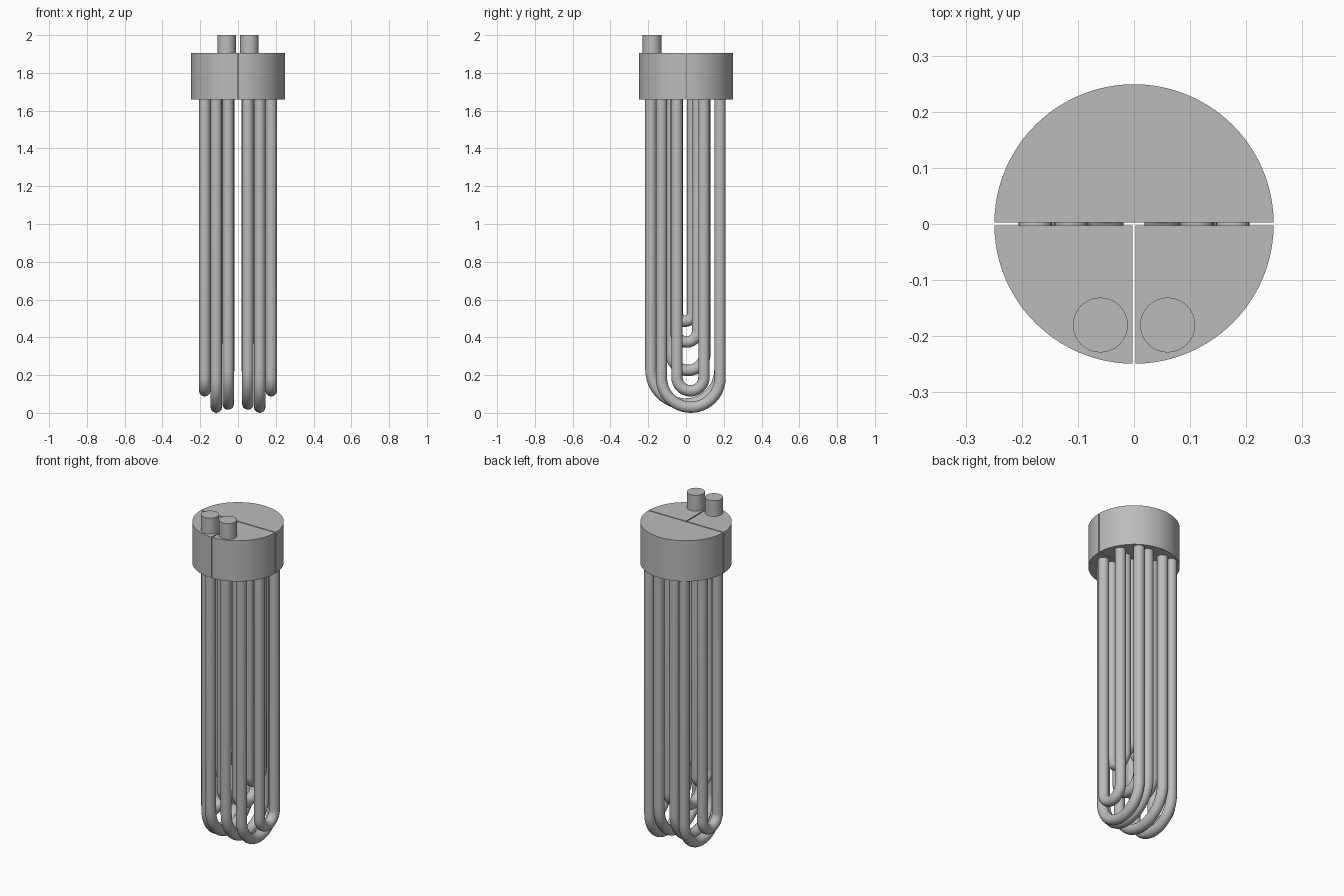
import bpy, bmesh, math
from mathutils import Vector

cube = bpy.data.objects.get("Cube")
if cube:
    bpy.data.objects.remove(cube, do_unlink=True)

grey = bpy.data.materials.new("steel grey")
grey.use_nodes = True
grey.diffuse_color = (0.5, 0.5, 0.5, 1)
grey.node_tree.nodes["Principled BSDF"].inputs["Base Color"].default_value = (0.5, 0.5, 0.5, 1)

CAP_BOTTOM, CAP_TOP, CAP_R, GAP = 1.66, 1.905, 0.249, 0.003
TUBE_R = 0.03


def finish(bm, name):
    bmesh.ops.recalc_face_normals(bm, faces=bm.faces)
    mesh = bpy.data.meshes.new(name)
    bm.to_mesh(mesh)
    bm.free()
    mesh.materials.append(grey)
    obj = bpy.data.objects.new(name, mesh)
    bpy.context.collection.objects.link(obj)
    bpy.ops.object.select_all(action='DESELECT')
    obj.select_set(True)
    bpy.context.view_layer.objects.active = obj
    bpy.ops.object.shade_smooth_by_angle(angle=math.radians(35))
    return obj


def prism(name, outline, z0, z1):
    """Extrude a flat outline upwards."""
    bm = bmesh.new()
    face = bm.faces.new([bm.verts.new((x, y, z0)) for x, y in outline])
    top = bmesh.ops.extrude_face_region(bm, geom=[face])["geom"]
    verts = [v for v in top if isinstance(v, bmesh.types.BMVert)]
    bmesh.ops.translate(bm, verts=verts, vec=(0, 0, z1 - z0))
    return finish(bm, name)


def arc(start, end, radius, steps):
    angles = [math.radians(start + (end - start) * i / steps) for i in range(steps + 1)]
    return [(radius * math.cos(a), radius * math.sin(a)) for a in angles]


def u_tube(name, x, y0, y1, bottom):
    """Sweep a ring down one leg, around the bend and up the other leg."""
    bend, mid = (y1 - y0) / 2, (y0 + y1) / 2
    zc = bottom + TUBE_R + bend
    path = [(mid + c, zc + s, a) for (c, s), a in
            zip(arc(180, 360, bend, 24), [math.pi * (1 + i / 24) for i in range(25)])]
    path = [(y0, CAP_BOTTOM + 0.01, math.pi)] + path + [(y1, CAP_BOTTOM + 0.01, math.tau)]
    bm = bmesh.new()
    rings = []
    for y, z, a in path:
        outward = Vector((0, math.cos(a), math.sin(a)))
        rings.append([bm.verts.new(Vector((x + u, y, z)) + outward * v)
                      for u, v in arc(0, 360, TUBE_R, 20)[:-1]])
    for r0, r1 in zip(rings, rings[1:]):
        for i in range(20):
            j = (i + 1) % 20
            bm.faces.new((r0[i], r0[j], r1[j], r1[i]))
    bm.faces.new(rings[0])
    bm.faces.new(rings[-1])
    return finish(bm, name)


# Split header: one half disc and two quarter discs with thin gaps
tilt = math.degrees(math.asin(GAP / CAP_R))
prism("header_half", arc(tilt, 180 - tilt, CAP_R, 64), CAP_BOTTOM, CAP_TOP)

# Tube rows: distance from centre, leg positions, lowest point
tubes = {
    "side_tube": (0.176, -0.048, 0.095, 0.092),
    "middle_outer_tube": (0.115, -0.13, 0.18, 0.005),
    "middle_inner_tube": (0.112, -0.055, 0.061, 0.35),
    "centre_outer_tube": (0.052, -0.186, 0.18, 0.022),
    "centre_middle_tube": (0.049, -0.077, 0.1, 0.2),
    "centre_inner_tube": (0.049, -0.045, 0.035, 0.46),
}

for side, s in (("left", 1), ("right", -1)):
    quarter = [(GAP, -GAP)] + arc(270 + tilt, 360 - tilt, CAP_R, 32)
    prism("header_quarter_" + side, [(s * x, y) for x, y in quarter], CAP_BOTTOM, CAP_TOP)
    # Connection stub on top
    stub = [(s * 0.06 + x, y - 0.18) for x, y in arc(0, 360, 0.049, 32)[:-1]]
    prism("connection_stub_" + side, stub, CAP_TOP - 0.01, 2.0)
    for name, (x, y0, y1, bottom) in tubes.items():
        u_tube(name + "_" + side, s * x, y0, y1, bottom)

# Settle the lowest bend exactly on the ground
low = min(v.co.z for o in bpy.data.objects if "tube" in o.name for v in o.data.vertices)
for o in bpy.data.objects:
    if "tube" in o.name:
        o.location.z -= low
